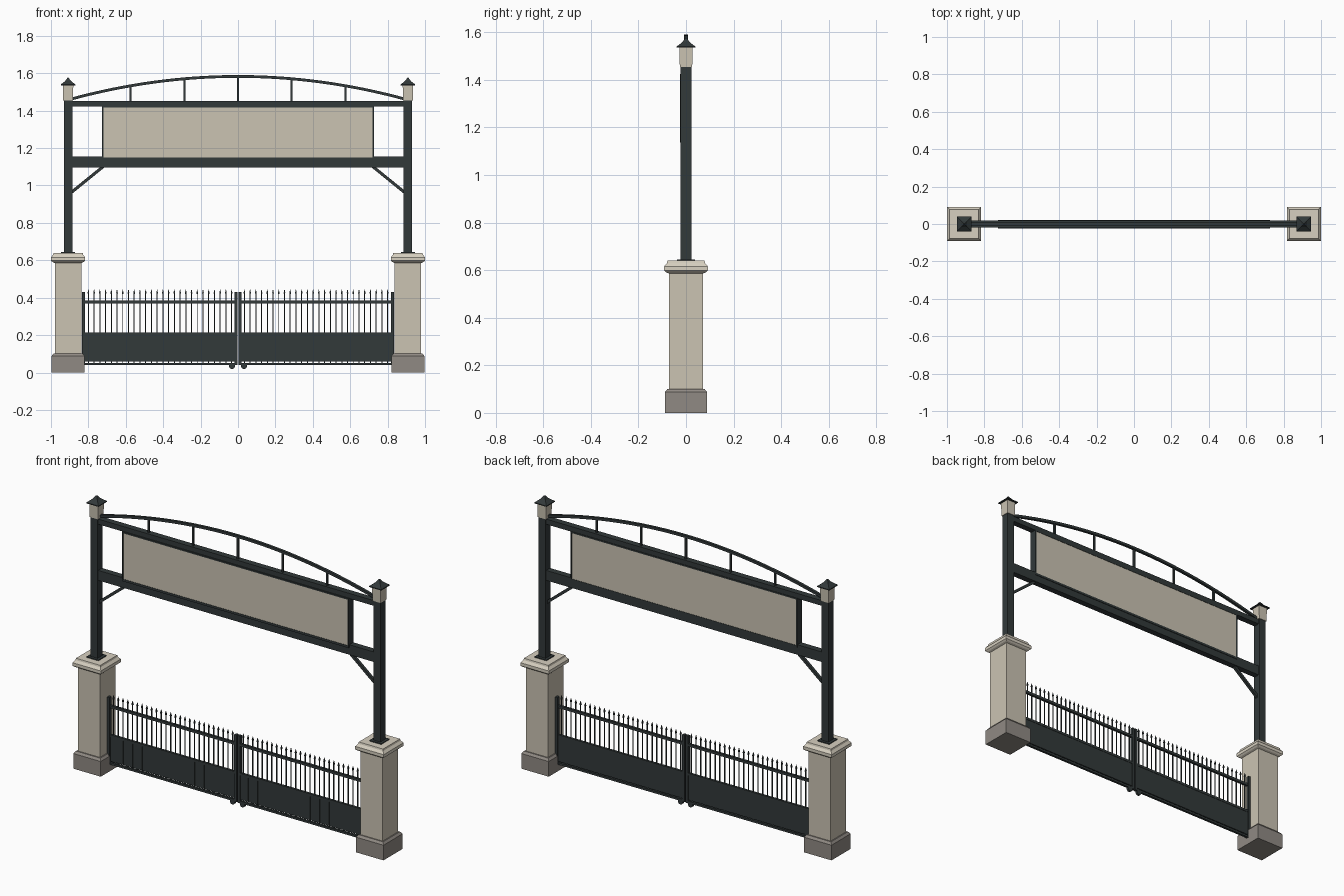
import bpy, bmesh, math
from mathutils import Vector

if "Cube" in bpy.data.objects:
    bpy.data.objects.remove(bpy.data.objects["Cube"], do_unlink=True)


def material(name, r, g, b):
    m = bpy.data.materials.new(name)
    m.use_nodes = True
    m.diffuse_color = (r, g, b, 1)
    m.node_tree.nodes["Principled BSDF"].inputs["Base Color"].default_value = (r, g, b, 1)
    return m


STONE = material("beige stone", 0.60, 0.55, 0.45)
CAP = material("pale cap stone", 0.68, 0.63, 0.53)
PLINTH = material("grey plinth", 0.28, 0.255, 0.23)
STEEL = material("dark steel", 0.032, 0.041, 0.042)


def finish(name, bm, mat):
    bmesh.ops.recalc_face_normals(bm, faces=bm.faces)
    me = bpy.data.meshes.new(name)
    bm.to_mesh(me)
    bm.free()
    me.materials.append(mat)
    ob = bpy.data.objects.new(name, me)
    bpy.context.collection.objects.link(ob)
    return ob


def add_box(bm, x0, x1, y0, y1, z0, z1):
    v = [bm.verts.new((x, y, z)) for z in (z0, z1)
         for x, y in ((x0, y0), (x1, y0), (x1, y1), (x0, y1))]
    bm.faces.new(v[:4])
    bm.faces.new(v[4:])
    for i in range(4):
        j = (i + 1) % 4
        bm.faces.new((v[i], v[j], v[j + 4], v[i + 4]))


def box(name, mat, *dims):
    bm = bmesh.new()
    add_box(bm, *dims)
    return finish(name, bm, mat)


def add_stack(bm, profile, cx, cy=0):
    """Square rings of (half width, height), capped at both ends."""
    rings = [[bm.verts.new((cx + sx * h, cy + sy * h, z))
              for sx, sy in ((-1, -1), (1, -1), (1, 1), (-1, 1))] for h, z in profile]
    for a, b in zip(rings, rings[1:]):
        for i in range(4):
            j = (i + 1) % 4
            bm.faces.new((a[i], a[j], b[j], b[i]))
    bm.faces.new(rings[0])
    bm.faces.new(rings[-1])


def stack(name, mat, cx, profile):
    bm = bmesh.new()
    add_stack(bm, profile, cx)
    return finish(name, bm, mat)


def sweep(name, mat, points, half):
    """Square bar following a path in the xz plane."""
    bm = bmesh.new()
    rings = []
    pts = [Vector((x, 0, z)) for x, z in points]
    for i, p in enumerate(pts):
        t = (pts[min(i + 1, len(pts) - 1)] - pts[max(i - 1, 0)]).normalized()
        n = Vector((-t.z, 0, t.x)) * half
        y = Vector((0, half, 0))
        rings.append([bm.verts.new(p + o) for o in (n + y, n - y, -n - y, y - n)])
    for a, b in zip(rings, rings[1:]):
        for i in range(4):
            j = (i + 1) % 4
            bm.faces.new((a[i], a[j], b[j], b[i]))
    bm.faces.new(rings[0])
    bm.faces.new(rings[-1])
    return finish(name, bm, mat)


PX = 0.9085  # pillar centre

for side, s in (("left", 1), ("right", -1)):
    cx = s * PX
    # Stone pillar
    stack(side + "_plinth", PLINTH, cx, [(0.088, 0), (0.088, 0.088), (0.078, 0.101)])
    stack(side + "_pillar", STONE, cx, [(0.071, 0.1), (0.071, 0.595)])
    stack(side + "_pillar_cap", CAP, cx,
          [(0.072, 0.586), (0.082, 0.59), (0.0915, 0.598), (0.0915, 0.616),
           (0.08, 0.63), (0.078, 0.64)])
    # Steel post and lantern
    stack(side + "_post_foot", STEEL, cx, [(0.038, 0.638), (0.038, 0.645)])
    stack(side + "_post", STEEL, cx, [(0.023, 0.64), (0.023, 1.455)])
    stack(side + "_lantern", STONE, cx, [(0.026, 1.454), (0.028, 1.537)])
    stack(side + "_lantern_roof", STEEL, cx,
          [(0.039, 1.535), (0.039, 1.54), (0.016, 1.558), (0.003, 1.576)])
    # Diagonal brace
    sweep(side + "_brace", STEEL, [(s * 0.892, 0.962), (s * 0.722, 1.1)], 0.008)

    # Gate leaf: stiles, rails and solid lower panel
    def leaf(name, a, b, *rest):
        return box(f"{side}_gate_{name}", STEEL, min(s * a, s * b), max(s * a, s * b), *rest)

    leaf("meeting_stile", 0.003, 0.018, -0.009, 0.009, 0.04, 0.43)
    leaf("hinge_stile", 0.818, 0.834, -0.009, 0.009, 0.04, 0.43)
    for rail, z0, z1 in (("bottom_rail", 0.04, 0.052), ("middle_rail", 0.2, 0.214),
                         ("top_rail", 0.369, 0.384)):
        leaf(rail, 0.015, 0.82, -0.007, 0.007, z0, z1)
    leaf("panel", 0.015, 0.82, -0.0015, 0.005, 0.058, 0.202)

    # Pointed pickets
    bm = bmesh.new()
    count = 26
    for i in range(count):
        x = s * (0.034 + i * 0.766 / (count - 1))
        add_stack(bm, [(0.0025, 0.045), (0.0025, 0.42), (0.0045, 0.425), (0.0005, 0.445)], x)
    finish(side + "_gate_pickets", bm, STEEL)

    # Gate wheel
    bpy.ops.mesh.primitive_cylinder_add(vertices=20, radius=0.016, depth=0.014,
                                        location=(s * 0.032, 0, 0.035),
                                        rotation=(math.pi / 2, 0, 0))
    wheel = bpy.context.object
    wheel.name = side + "_gate_wheel"
    wheel.data.materials.append(STEEL)
    bpy.ops.object.shade_smooth_by_angle()

# Cross beams
box("lower_beam", STEEL, -0.89, 0.89, -0.018, 0.018, 1.096, 1.154)
box("upper_beam", STEEL, -0.89, 0.89, -0.018, 0.018, 1.422, 1.452)

# Sign board in a thin frame
box("sign_board", STONE, -0.722, 0.722, -0.023, 0.019, 1.148, 1.418)
bm = bmesh.new()
for s in (-1, 1):
    add_box(bm, *sorted((s * 0.72, s * 0.728)), -0.025, 0.021, 1.137, 1.424)
for z0, z1 in ((1.137, 1.15), (1.416, 1.424)):
    add_box(bm, -0.72, 0.72, -0.025, 0.021, z0, z1)
finish("sign_frame", bm, STEEL)


# Arched top rail with uprights
def arch_z(x):
    return 1.583 - 0.152 * x * x


steps = 32
sweep("arch", STEEL, [(x, arch_z(x)) for x in (-0.89 + 1.78 * i / steps for i in range(steps + 1))],
      0.0075)
bm = bmesh.new()
for i in range(-2, 3):
    x = i * 0.287
    add_stack(bm, [(0.005, 1.45), (0.005, arch_z(x))], x)
finish("arch_uprights", bm, STEEL)
